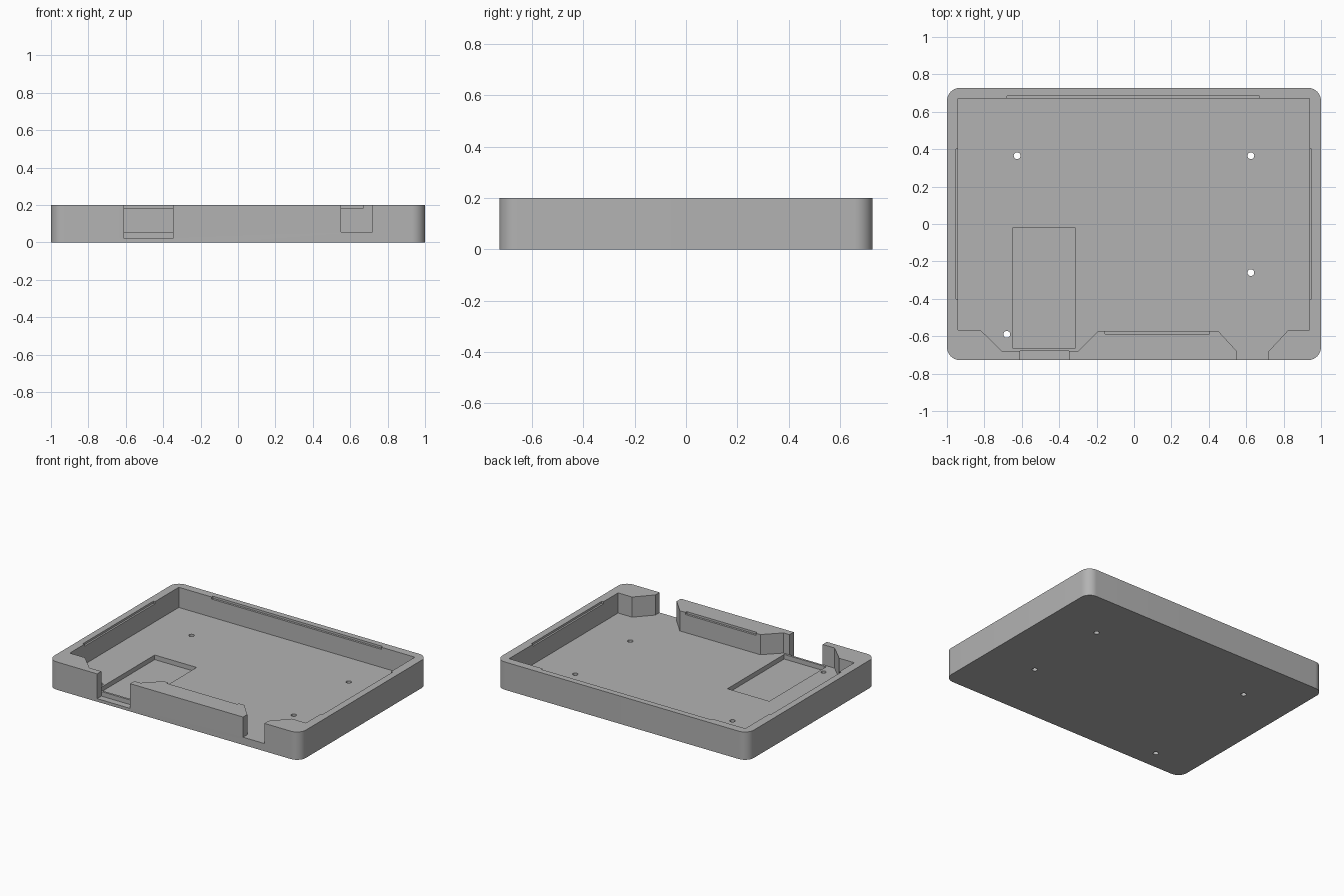
import bpy, bmesh, math

if "Cube" in bpy.data.objects:
    bpy.data.objects.remove(bpy.data.objects["Cube"], do_unlink=True)

HALF_X, HALF_Y, TOP = 1.0, 0.728, 0.2
FLOOR, LOW, REBATE, ABOVE = 0.055, 0.022, 0.185, 0.3

grey = bpy.data.materials.new("plain grey")
grey.use_nodes = True
COLOUR = (0.45, 0.45, 0.45, 1)
grey.diffuse_color = COLOUR
grey.node_tree.nodes["Principled BSDF"].inputs["Base Color"].default_value = COLOUR


def prism(name, outline, z0, z1):
    """Extrude a flat outline from z0 up to z1."""
    bm = bmesh.new()
    face = bm.faces.new([bm.verts.new((x, y, z0)) for x, y in outline])
    grown = bmesh.ops.extrude_face_region(bm, geom=[face])["geom"]
    for v in grown:
        if isinstance(v, bmesh.types.BMVert):
            v.co.z = z1
    bmesh.ops.recalc_face_normals(bm, faces=bm.faces)
    mesh = bpy.data.meshes.new(name)
    bm.to_mesh(mesh)
    bm.free()
    mesh.materials.append(grey)
    obj = bpy.data.objects.new(name, mesh)
    bpy.context.collection.objects.link(obj)
    return obj


def arc(cx, cy, r, start, sweep, steps):
    angles = [math.radians(start + sweep * i / steps) for i in range(steps + 1)]
    return [(cx + r * math.cos(a), cy + r * math.sin(a)) for a in angles]


def box(x0, x1, y0, y1):
    return [(x0, y0), (x1, y0), (x1, y1), (x0, y1)]


def cut(outline, z0, z1=ABOVE):
    """Cut a prism out of the tray, then discard the cutter."""
    cutter = prism("cutter", outline, z0, z1)
    cutter.hide_render = True
    mod = tray.modifiers.new("cut", "BOOLEAN")
    mod.operation, mod.solver, mod.object = "DIFFERENCE", "EXACT", cutter
    bpy.context.view_layer.objects.active = tray
    bpy.ops.object.modifier_apply(modifier=mod.name)
    bpy.data.objects.remove(cutter, do_unlink=True)


# Outer block with rounded corners
R = 0.07
body = []
for i, (sx, sy) in enumerate([(1, 1), (-1, 1), (-1, -1), (1, -1)]):
    body += arc(sx * (HALF_X - R), sy * (HALF_Y - R), R, 90 * i, 90, 10)
tray = prism("case_tray", body, 0, TOP)

# Cavity with splayed bays at the front; the right-hand bay runs out through the wall
cut([(-0.94, 0.67), (-0.94, -0.568), (-0.82, -0.568), (-0.705, -0.68),
     (-0.30, -0.68), (-0.19, -0.572), (0.45, -0.572), (0.55, -0.68),
     (0.55, -0.8), (0.72, -0.8), (0.72, -0.68), (0.825, -0.567),
     (0.937, -0.567), (0.937, 0.67)], FLOOR)

# Deep front opening and floor pocket behind it
cut(box(-0.61, -0.347, -0.8, -0.68), LOW)
cut(box(-0.648, -0.315, -0.665, -0.02), LOW)

# Shallow rebates along the inner rims
for rim in [box(-0.68, 0.67, 0.6, 0.685), box(-0.155, 0.405, -0.587, -0.5),
            box(-0.953, -0.9, -0.4, 0.4), box(0.9, 0.95, -0.4, 0.4)]:
    cut(rim, REBATE)

# Screw holes through the floor
for x, y in [(-0.625, 0.365), (0.625, 0.365), (0.625, -0.26), (-0.68, -0.59)]:
    cut(arc(x, y, 0.018, 0, 345, 23), -0.1)

# Smooth corners and holes, crisp edges elsewhere
bpy.ops.object.select_all(action="DESELECT")
tray.select_set(True)
bpy.context.view_layer.objects.active = tray
bpy.ops.object.shade_smooth_by_angle(angle=math.radians(30))
